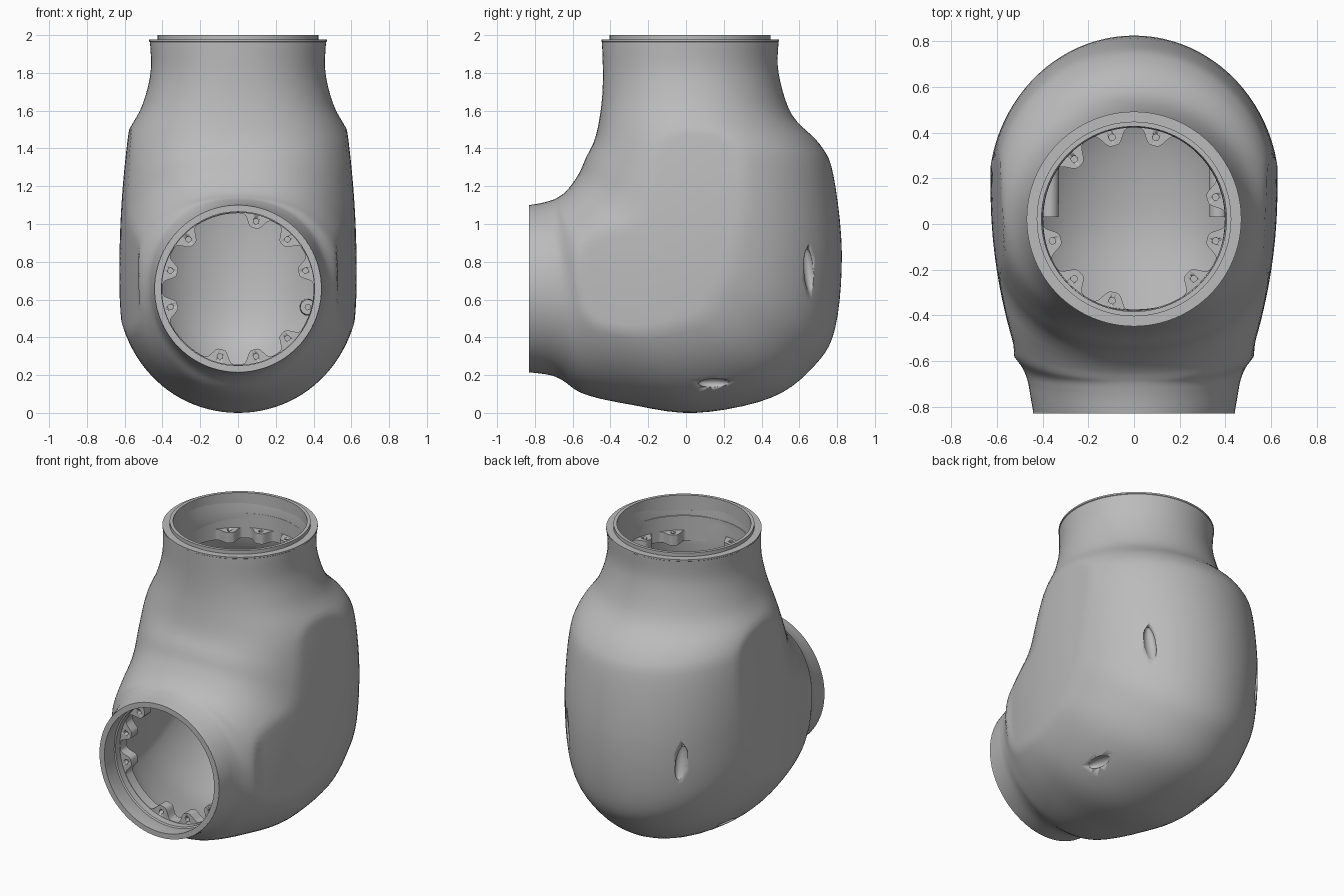
import bpy, bmesh, math
from mathutils import Matrix, Vector

cube = bpy.data.objects.get("Cube")
if cube:
    bpy.data.objects.remove(cube, do_unlink=True)

grey = bpy.data.materials.new("cast_grey")
grey.use_nodes = True
grey.diffuse_color = (0.5, 0.5, 0.5, 1)
grey.node_tree.nodes["Principled BSDF"].inputs["Base Color"].default_value = grey.diffuse_color

NECK = Matrix.Translation((0, 0.022, 0))
PORT = Matrix.Translation((0, 0, 0.657)) @ Matrix.Rotation(math.pi / 2, 4, 'X')


def finish(bm, name, angle=35):
    """Turn a bmesh into a smooth-shaded object."""
    bmesh.ops.recalc_face_normals(bm, faces=bm.faces)
    mesh = bpy.data.meshes.new(name)
    bm.to_mesh(mesh)
    bm.free()
    mesh.materials.append(grey)
    obj = bpy.data.objects.new(name, mesh)
    bpy.context.collection.objects.link(obj)
    bpy.ops.object.select_all(action='DESELECT')
    bpy.context.view_layer.objects.active = obj
    obj.select_set(True)
    bpy.ops.object.shade_smooth_by_angle(angle=math.radians(angle))
    return obj


def skin_loops(bm, loops):
    """Skin a closed chain of closed loops (ring-shaped solid)."""
    rings = [[bm.verts.new(p) for p in loop] for loop in loops]
    for i, a in enumerate(rings):
        b = rings[(i + 1) % len(rings)]
        for j in range(len(a)):
            k = (j + 1) % len(a)
            bm.faces.new((a[j], a[k], b[k], b[j]))


def cut(obj, cutters):
    for c in cutters:
        mod = obj.modifiers.new("cut", 'BOOLEAN')
        mod.operation = 'DIFFERENCE'
        mod.solver = 'EXACT'
        mod.object = c
        bpy.context.view_layer.objects.active = obj
        bpy.ops.object.modifier_apply(modifier=mod.name)
        bpy.data.objects.remove(c, do_unlink=True)


# Elbow stations: inner bend y, z / outer bend y, z / half width
STATIONS = [
    (-.445, 1.97, .49, 1.97, .466),
    (-.44, 1.8, .49, 1.8, .463),
    (-.445, 1.66, .56, 1.58, .51),
    (-.465, 1.52, .71, 1.42, .59),
    (-.49, 1.43, .78, 1.26, .62),
    (-.53, 1.35, .825, .85, .635),
    (-.56, 1.28, .79, .45, .64),
    (-.59, 1.23, .68, .25, .64),
    (-.62, 1.19, .45, .08, .64),
    (-.65, 1.16, .05, 0, .61),
    (-.68, 1.14, -.3, .045, .56),
    (-.70, 1.13, -.54, .1, .49),
    (-.73, 1.12, -.65, .17, .465),
    (-.77, 1.11, -.72, .2, .455),
    (-.83, 1.1, -.83, .215, .44),
]
SUB, SIDES = 5, 96


def station(t):
    """Catmull-Rom interpolation between the stations."""
    last = len(STATIONS) - 1
    i = min(int(t), last - 1)
    f = t - i
    a, b, c, d = (STATIONS[max(0, min(last, i + k))] for k in (-1, 0, 1, 2))
    return [q + f / 2 * (r - p + f * (2 * p - 5 * q + 4 * r - s + f * (3 * (q - r) + s - p)))
            for p, q, r, s in zip(a, b, c, d)]


def section(t, shell):
    """Cross-section loop; shell = 1 gives the inside of the wall."""
    y0, z0, y1, z1, w = station(t)
    s = t / (len(STATIONS) - 1)
    mid = math.sin(math.pi * s)
    inset = shell * (.058 - .023 * s + .035 * mid)
    inner, outer = Vector((0, y0, z0)), Vector((0, y1, z1))
    centre, half = (inner + outer) / 2, (outer - inner) / 2
    half *= 1 - inset / half.length
    loop = []
    for j in range(SIDES):
        u = 2 * math.pi * j / SIDES
        c, x = math.cos(u), math.sin(u)
        e = 2 / (2 + .45 * mid) if c < 0 else 1
        p = centre + half * math.copysign(abs(c) ** e, c)
        x = math.copysign(abs(x) ** e, x) * (w - inset)
        # gently domed flat side panels
        dy = max(-.68, min(0, p.y - .15))
        cap = .628 - .22 * dy * dy - .09 * (p.z - .75) ** 2 - inset
        if 0.1 < s < .8:
            x = max(-cap, min(cap, x))
        p.x = x
        loop.append(p)
    return loop


# Hollow elbow housing
steps = [i / SUB for i in range((len(STATIONS) - 1) * SUB + 1)]
bm = bmesh.new()
skin_loops(bm, [section(t, 0) for t in steps] + [section(t, 1) for t in reversed(steps)])
housing = finish(bm, "elbow_housing", 30)


# Elongated pockets on both sides
def pocket(loc, size, tilt):
    bm = bmesh.new()
    m = Matrix.Translation(loc) @ Matrix.Rotation(tilt, 4, 'X') @ Matrix.Diagonal((*size, 1))
    bmesh.ops.create_uvsphere(bm, u_segments=24, v_segments=16, radius=1, matrix=m)
    return finish(bm, "pocket_cutter")


cut(housing, [pocket((s * .42, .65, .75), (.04, .032, .13), .15) for s in (-1, 1)]
    + [pocket((s * .405, .155, .155), (.04, .09, .03), -.05) for s in (-1, 1)])


# Turned rims lining both openings
def lathe(name, profile, matrix):
    bm = bmesh.new()
    loops = [[matrix @ Vector((r * math.cos(a), r * math.sin(a), h))
              for a in (2 * math.pi * j / SIDES for j in range(SIDES))] for r, h in profile]
    skin_loops(bm, loops)
    return finish(bm, name)


lathe("neck_rim", [(.462, 1.96), (.47, 1.966), (.47, 1.976), (.426, 1.976), (.426, 2),
                   (.405, 2), (.405, 1.9), (.412, 1.895), (.412, 1.87), (.4, 1.865),
                   (.4, 1.72), (.43, 1.72), (.43, 1.96)], NECK)
lathe("port_rim", [(.442, .78), (.442, .829), (.428, .829), (.428, .8), (.413, .795),
                   (.413, .72), (.403, .715), (.403, .6), (.43, .6), (.43, .78)], PORT)


# Scalloped bolt flanges: twelve places, three left empty
def flange(name, top, missing, matrix):
    angles = [math.radians(a) for a in range(15, 360, 30) if a not in missing]
    count = 360
    bore = []
    for j in range(count):
        a = 2 * math.pi * j / count
        bump = 0
        for b in angles:
            d = abs((a - b + math.pi) % (2 * math.pi) - math.pi) * .37
            bump = max(bump, math.exp(-(d / .05) ** 4))
        bore.append((a, .4 - .068 * bump))

    def ring(h, r=None):
        return [matrix @ Vector(((r or q) * math.cos(a), (r or q) * math.sin(a), h)) for a, q in bore]
    bm = bmesh.new()
    skin_loops(bm, [ring(top), ring(top, .425), ring(top - .07, .425), ring(top - .07)])
    obj = finish(bm, name)
    # screw holes
    bm = bmesh.new()
    for b in angles:
        spot = Matrix.Translation((.37 * math.cos(b), .37 * math.sin(b), top))
        bmesh.ops.create_cone(bm, cap_ends=True, segments=16, radius1=.014, radius2=.014,
                              depth=.08, matrix=matrix @ spot)
    cut(obj, [finish(bm, "hole_cutter")])


flange("neck_flange", 1.77, (45, 165, 285), NECK)
flange("port_flange", .67, (105, 225, 345), PORT)

# Inner posts growing from the back wall
for side, x in (("left", .37), ("right", -.37)):
    lathe(side + "_inner_post", [(.014, -.03), (.04, -.03), (.045, -.58), (.014, -.58)],
          Matrix.Translation((x, 0, .56)) @ Matrix.Rotation(math.pi / 2, 4, 'X'))
